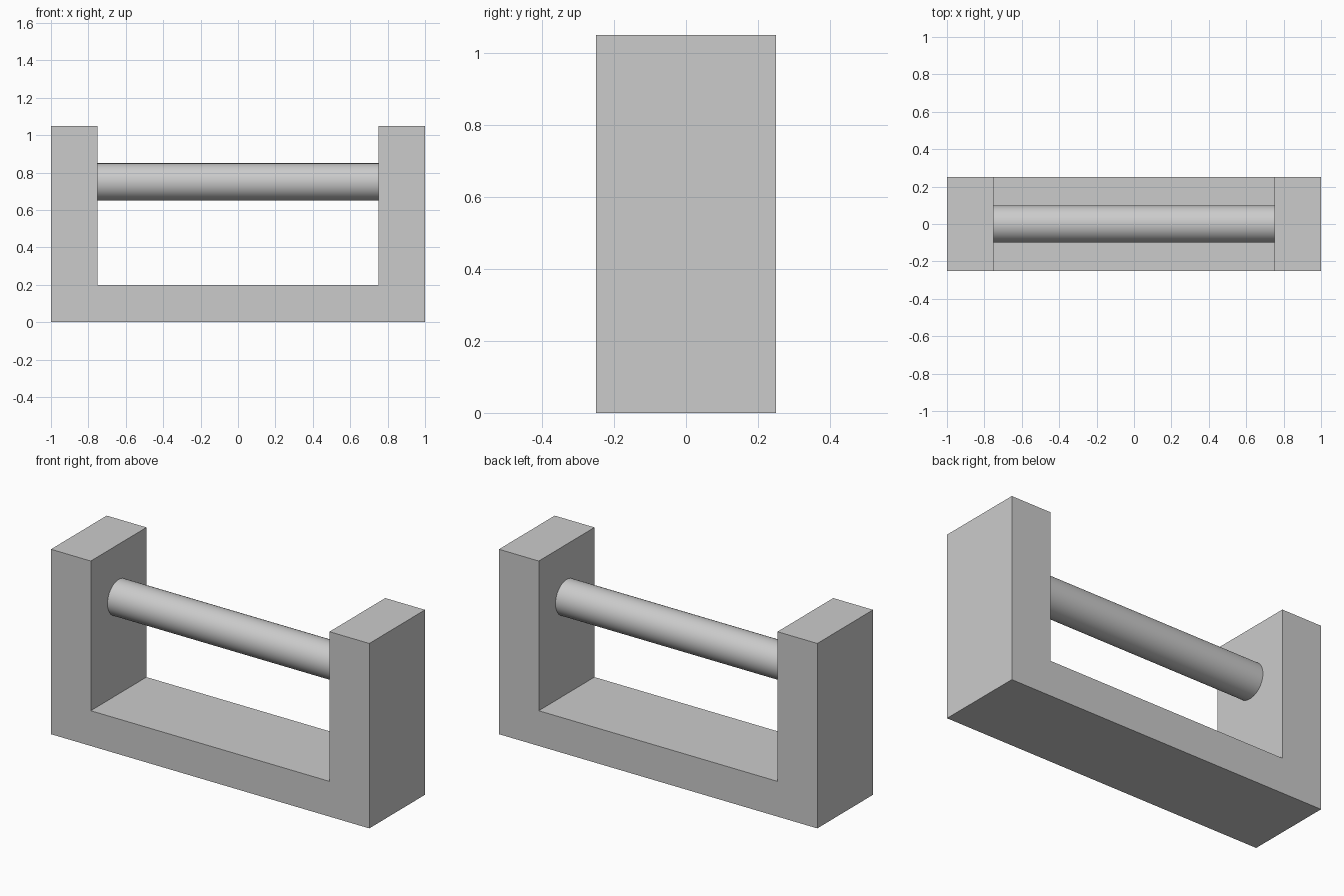
import bpy
import bmesh
import math

cube = bpy.data.objects.get("Cube")
if cube:
    bpy.data.objects.remove(cube, do_unlink=True)

# One plain grey for the whole model
grey = bpy.data.materials.new("plain_grey")
grey.use_nodes = True
colour = (0.6, 0.6, 0.6, 1)
grey.diffuse_color = colour
grey.node_tree.nodes["Principled BSDF"].inputs["Base Color"].default_value = colour

HALF_LENGTH, HALF_DEPTH, HEIGHT = 1.0, 0.25, 1.05
INNER_X, BASE_TOP = 0.75, 0.2
ROD_RADIUS, ROD_Z = 0.1, 0.75

# U-shaped frame: half profile mirrored in x, then extruded front to back
half = [(HALF_LENGTH, 0), (HALF_LENGTH, HEIGHT), (INNER_X, HEIGHT), (INNER_X, BASE_TOP)]
profile = half + [(-x, z) for x, z in reversed(half)]
bm = bmesh.new()
face = bm.faces.new([bm.verts.new((x, -HALF_DEPTH, z)) for x, z in profile])
result = bmesh.ops.extrude_face_region(bm, geom=[face])
back = [v for v in result["geom"] if isinstance(v, bmesh.types.BMVert)]
bmesh.ops.translate(bm, verts=back, vec=(0, 2 * HALF_DEPTH, 0))
bmesh.ops.recalc_face_normals(bm, faces=bm.faces)
mesh = bpy.data.meshes.new("frame")
bm.to_mesh(mesh)
bm.free()
mesh.materials.append(grey)
frame = bpy.data.objects.new("frame", mesh)
bpy.context.collection.objects.link(frame)

# Round crossbar between the uprights
bpy.ops.mesh.primitive_cylinder_add(vertices=64, radius=ROD_RADIUS, depth=2 * INNER_X,
                                    location=(0, 0, ROD_Z), rotation=(0, math.pi / 2, 0))
rod = bpy.context.object
rod.name = "crossbar"
rod.data.materials.append(grey)
bpy.ops.object.shade_smooth_by_angle(angle=math.radians(30))
